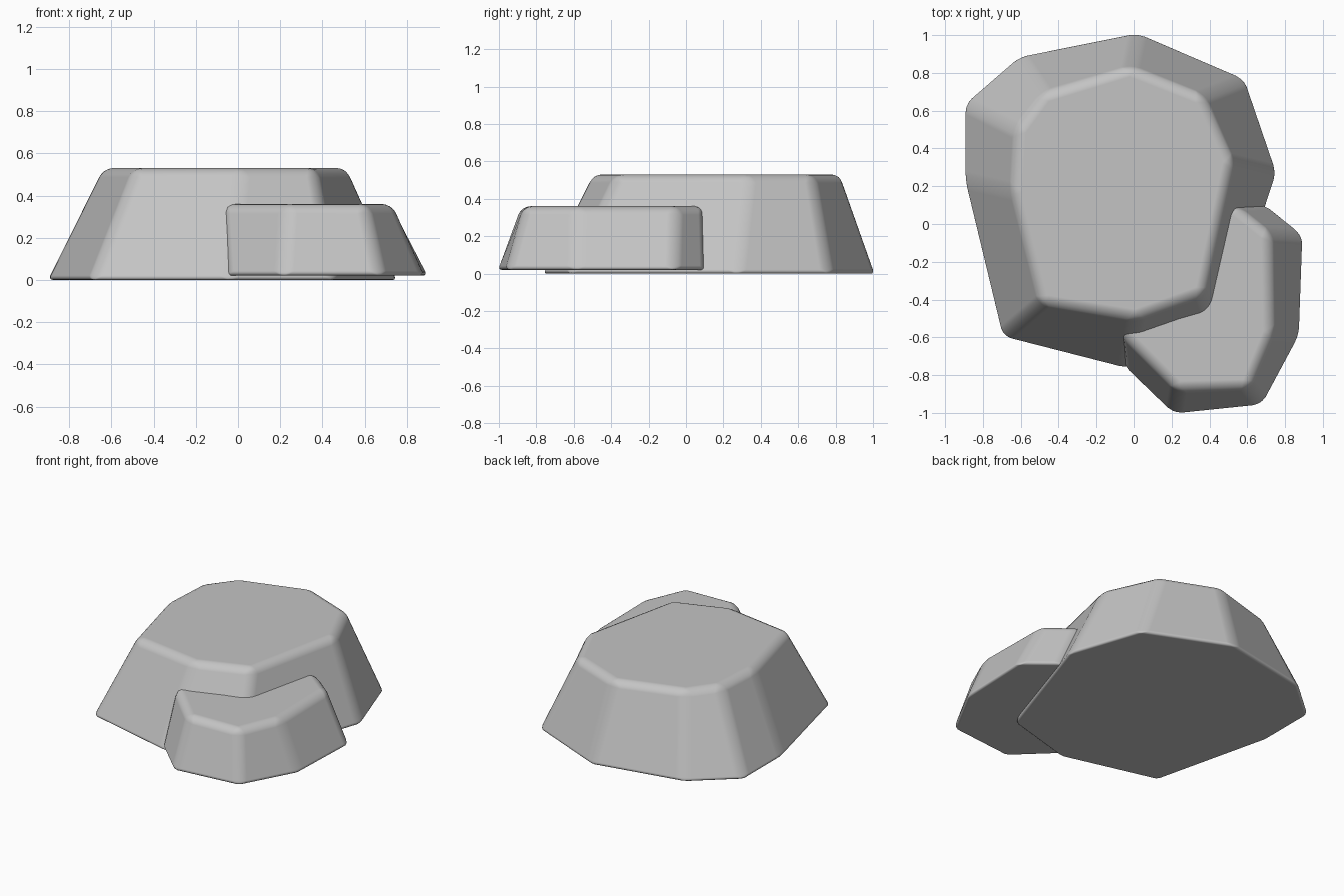
import bpy
import bmesh

cube = bpy.data.objects.get("Cube")
if cube:
    bpy.data.objects.remove(cube, do_unlink=True)

# One stone colour
stone = bpy.data.materials.new("stone grey")
stone.use_nodes = True
colour = (0.55, 0.55, 0.55, 1)
stone.diffuse_color = colour
stone.node_tree.nodes["Principled BSDF"].inputs["Base Color"].default_value = colour


def make_rock(name, base, crown, z_low, z_high):
    """Join a base outline to a crown outline and round the edges."""
    bm = bmesh.new()
    low = [bm.verts.new((x, y, z_low)) for x, y in base]
    high = [bm.verts.new((x, y, z_high)) for x, y in crown]
    bm.faces.new(low[::-1])
    bm.faces.new(high)
    count = len(low)
    for i in range(count):
        j = (i + 1) % count
        bm.faces.new((low[i], low[j], high[j], high[i]))
    bmesh.ops.recalc_face_normals(bm, faces=bm.faces)

    # Tight rounding at the ground, softer on the crown and corners
    weight = bm.edges.layers.float.new("bevel_weight_edge")
    for edge in bm.edges:
        ends = {v in high for v in edge.verts}
        edge[weight] = 0.9 if len(ends) == 2 else (0.8 if True in ends else 0.4)
    mesh = bpy.data.meshes.new(name)
    bm.to_mesh(mesh)
    bm.free()
    mesh.materials.append(stone)
    mesh.shade_smooth()

    rock = bpy.data.objects.new(name, mesh)
    bpy.context.collection.objects.link(rock)
    bevel = rock.modifiers.new("rounded edges", "BEVEL")
    bevel.limit_method = "WEIGHT"
    bevel.width = 0.06
    bevel.segments = 4
    bevel.harden_normals = True
    return rock


# Outlines run anticlockwise seen from above
make_rock(
    "large_rock",
    [(0.02, 1.015), (-0.61, 0.89), (-0.9, 0.64), (-0.9, 0.23), (-0.7, -0.6),
     (-0.04, -0.77), (0.46, -0.63), (0.76, 0.27), (0.59, 0.77)],
    [(-0.02, 0.83), (-0.48, 0.69), (-0.62, 0.5), (-0.64, 0.17), (-0.49, -0.42),
     (0.01, -0.5), (0.37, -0.37), (0.52, 0.33), (0.36, 0.68)],
    0.0, 0.53)

make_rock(
    "small_rock",
    [(0.21, -1.01), (0.68, -0.96), (0.88, -0.59), (0.9, -0.06), (0.69, 0.11),
     (0.4, 0.06), (-0.04, -0.45), (-0.06, -0.75)],
    [(0.23, -0.88), (0.61, -0.87), (0.73, -0.58), (0.72, -0.05), (0.53, 0.1),
     (0.3, 0.05), (-0.03, -0.4), (-0.08, -0.57)],
    0.02, 0.36)
